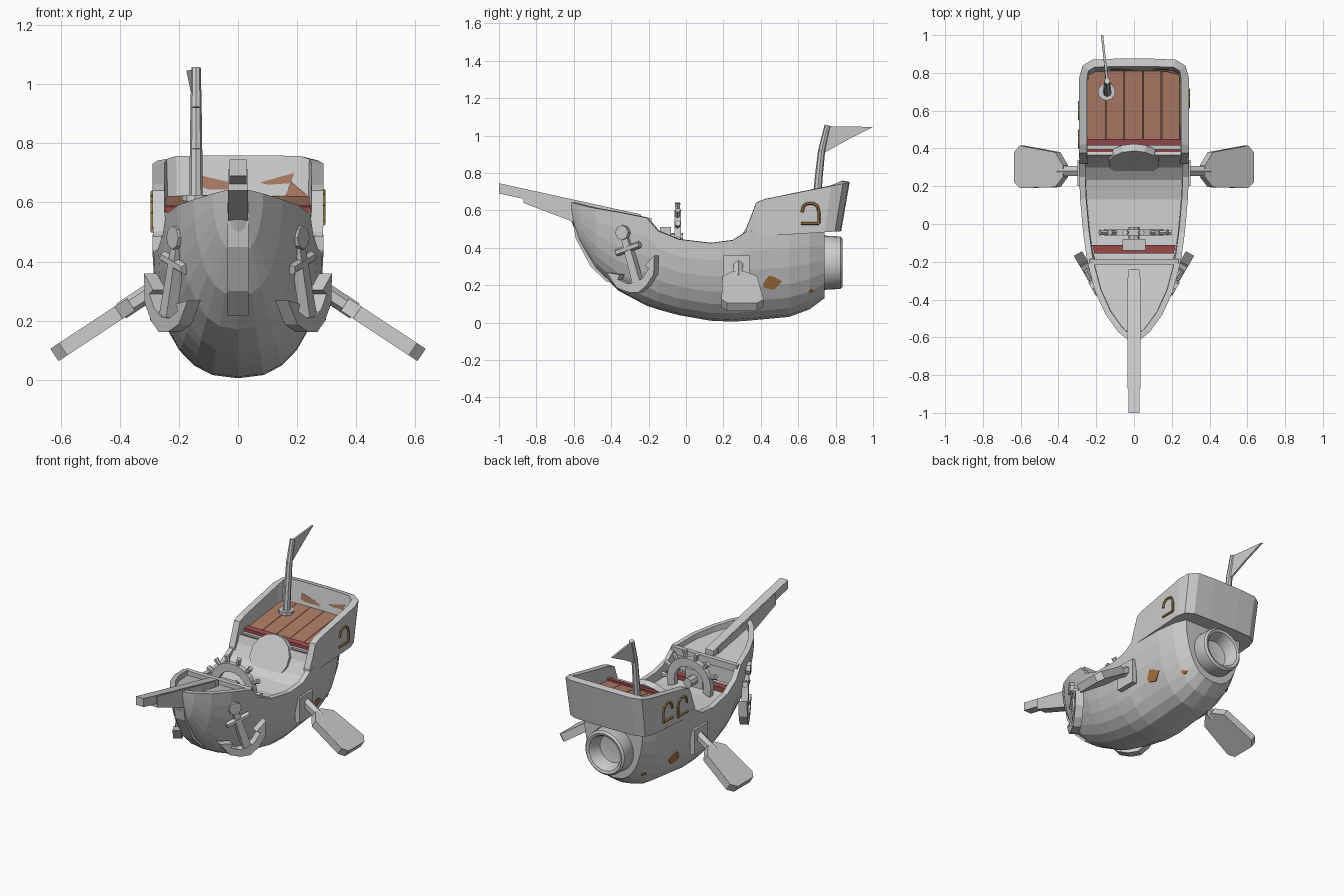
import bpy, bmesh, math
from mathutils import Vector as V

if "Cube" in bpy.data.objects:
    bpy.data.objects.remove(bpy.data.objects["Cube"])


def mat(name, c):
    m = bpy.data.materials.new(name)
    m.diffuse_color = (*c, 1)
    m.use_nodes = True
    m.node_tree.nodes["Principled BSDF"].inputs["Base Color"].default_value = m.diffuse_color
    return m


BROWN = mat("plank_brown", (0.42, 0.20, 0.13))
DARK = mat("dark_wood", (0.20, 0.09, 0.05))
RED = mat("trim_red", (0.33, 0.07, 0.07))
GOLD = mat("frame_gold", (0.38, 0.22, 0.07))
RUST = mat("patch_rust", (0.42, 0.18, 0.05))


def finish(name, bm, m=None, mirror=False, thick=0):
    bmesh.ops.remove_doubles(bm, verts=bm.verts, dist=1e-5)
    bmesh.ops.recalc_face_normals(bm, faces=bm.faces)
    me = bpy.data.meshes.new(name)
    bm.to_mesh(me)
    bm.free()
    ob = bpy.data.objects.new(name, me)
    bpy.context.collection.objects.link(ob)
    if m:
        me.materials.append(m)
    if thick:
        s = ob.modifiers.new("shell", 'SOLIDIFY')
        s.thickness, s.offset = thick, -1
    if mirror:
        ob.modifiers.new("mirror", 'MIRROR')
    return ob


def slab(name, pts, vec, m=None, mirror=False):
    """Extrude a polygon along a vector."""
    bm = bmesh.new()
    f = bm.faces.new([bm.verts.new(p) for p in pts])
    r = bmesh.ops.extrude_face_region(bm, geom=[f], use_keep_orig=True)
    bmesh.ops.translate(bm, vec=V(vec), verts=[e for e in r["geom"] if isinstance(e, bmesh.types.BMVert)])
    return finish(name, bm, m, mirror)


def rods(name, pts, radii, sides=8, m=None, mirror=False, closed=False):
    """Chain of straight tapered rods through points."""
    bm = bmesh.new()
    n = len(pts)
    for i in range(n if closed else n - 1):
        a, b = V(pts[i]), V(pts[(i + 1) % n])
        q = (b - a).to_track_quat('Z', 'Y').to_matrix().to_4x4()
        q.translation = (a + b) / 2
        bmesh.ops.create_cone(bm, cap_ends=True, segments=sides, radius1=radii[i % len(radii)],
                              radius2=radii[(i + 1) % len(radii)], depth=(b - a).length, matrix=q)
    return finish(name, bm, m, mirror)


def loft(name, rows, m=None, caps=False, thick=0):
    bm = bmesh.new()
    vs = [[bm.verts.new(p) for p in r] for r in rows]
    for a, b in zip(vs, vs[1:]):
        for i in range(len(a) - 1):
            bm.faces.new((a[i], a[i + 1], b[i + 1], b[i]))
    if caps:
        bm.faces.new(vs[0])
        bm.faces.new(vs[-1])
    return finish(name, bm, m, thick=thick)


def lerp(table, y):
    for a, b in zip(table, table[1:]):
        if y <= b[0]:
            f = max(0, (y - a[0]) / (b[0] - a[0]))
            return [p + (q - p) * f for p, q in zip(a, b)]
    return table[-1]


# Hull stations: y, half width, keel z, rim z
HULL = [(-.62, .025, .56, .645), (-.57, .085, .43, .63), (-.48, .15, .285, .61), (-.36, .205, .17, .59),
        (-.21, .245, .09, .56), (-.15, .255, .07, .49), (-.04, .27, .04, .445), (.13, .285, .01, .425),
        (.25, .29, .005, .44), (.33, .29, .01, .49), (.55, .275, .03, .50), (.66, .25, .07, .50),
        (.74, .21, .13, .49)]


def section(y, w, k, t, n=7):
    out = []
    for i in range(-n, n + 1):
        a = i / n * math.pi / 2
        x = math.copysign(w * abs(math.sin(a)) ** .8, a) if i else 0
        out.append((x, y, k + (t - k) * (1 - math.cos(a))))
    return out


def hull_x(y, z):
    _, w, k, t = lerp(HULL, y)
    return w * math.sin(math.acos(max(0, 1 - (z - k) / (t - k)))) ** .8


loft("hull", [section(*s) for s in HULL], caps=True, thick=.032)


# Decks inside the hull
def deck(name, prof):
    rows = []
    for y, z in prof:
        w = lerp(HULL, y)[1] - .015
        rows.append([(-w, y, z), (w, y, z)])
    loft(name, rows, thick=.015)


deck("bow_deck", [(-.60, .605), (-.48, .58), (-.36, .56), (-.20, .53), (-.195, .42)])
deck("main_deck", [(-.195, .40), (-.04, .375), (.13, .365), (.24, .39), (.31, .44), (.36, .51), (.38, .56)])
slab("bow_deck_beam", [(-.235, -.215, .515), (.235, -.215, .515), (.235, -.215, .56), (-.235, -.215, .56)], (0, .03, 0))
slab("bow_red_trim", [(-.21, -.155, .40), (.21, -.155, .40), (.22, -.11, .40), (-.22, -.11, .40)], (0, 0, .03), RED)

# Raised stern box: path half (x, y, top z)
half = [(.288, .32, .50), (.29, .35, .57), (.29, .375, .64), (.29, .42, .66), (.29, .76, .73),
        (.272, .82, .742), (.22, .85, .75), (.1, .855, .752)]
path = half + [(-x, y, z) for x, y, z in reversed(half)]


def low(y):
    return .46 + .06 * (y - .38)


loft("stern_box", [[(x * .985, y - .025 * max(0, y - .4) / .45, low(y)) for x, y, z in path],
                   [(x, y + .02 * max(0, y - .4) / .45, z) for x, y, z in path]], thick=.042)
slab("stern_box_floor", [(x * .96, y - .03, low(y) + .002) for x, y, z in path[2:-2]], (0, 0, .03))

# Stern deck planks, red trim and brown back wall pieces
for i in range(5):
    x0, x1 = -.245 + i * .098, -.245 + (i + 1) * .098 - .003
    slab(f"stern_plank_{i}", [(x0, .43, .565), (x1, .43, .565), (x1, .815, .61), (x0, .815, .61)], (0, 0, .012), BROWN)
slab("stern_under_deck", [(-.25, .42, .50), (.25, .42, .50), (.25, .82, .605), (-.25, .82, .605)], (0, 0, -.01), DARK)
slab("stern_red_trim", [(-.25, .415, .56), (.25, .415, .56), (.25, .45, .565), (-.25, .45, .565)], (0, 0, .025), RED)
slab("stern_red_step", [(-.25, .365, .50), (.25, .365, .50), (.25, .40, .505), (-.25, .40, .505)], (0, 0, .05), RED)
slab("stern_bulkhead", [(-.25, .395, .46), (.25, .395, .46), (.25, .395, .565), (-.25, .395, .565)], (0, .025, 0))
slab("back_wall_panel", [(-.13, .81, .60), (.16, .81, .60), (.19, .818, .70), (.03, .818, .655), (-.12, .818, .69)],
     (0, .012, 0), BROWN)
slab("back_wall_corner", [(.15, .81, .60), (.24, .79, .60), (.24, .79, .62), (.18, .805, .67)], (0, .012, 0), BROWN)

# Round back rest
rods("round_back_rest", [(0, .355, .485), (0, .32, .505)], [.14, .135], 14)

# Stern barrel port
bm = bmesh.new()
prof = [(.12, .68), (.145, .74), (.14, .825), (.128, .836), (.112, .83), (.098, .80), (.088, .75), (0, .735)]
vs = [bm.verts.new((r, y, .32)) for r, y in prof]
es = [bm.edges.new(p) for p in zip(vs, vs[1:])]
bmesh.ops.spin(bm, geom=vs + es, cent=(0, 0, .32), axis=(0, 1, 0), angle=2 * math.pi, steps=24)
port = finish("stern_port", bm)
bpy.context.view_layer.objects.active = port
port.select_set(True)
bpy.ops.object.shade_smooth_by_angle(angle=math.radians(40))

# Bowsprit and bow keel strip
slab("bowsprit", [(-.028, y, z) for y, z in [(-1, .69), (-1, .745), (-.24, .578), (-.24, .53), (-.58, .60)]], (.056, 0, 0))
slab("bowsprit_brace", [(-.034, y, z) for y, z in [(-.87, .64), (-.87, .712), (-.28, .582), (-.28, .54), (-.58, .53)]],
     (.068, 0, 0))
slab("bow_keel", [(-.035, y, z) for y, z in [(-.612, .60), (-.59, .45), (-.51, .30), (-.42, .215), (-.39, .23),
                                            (-.45, .32), (-.54, .45), (-.57, .60)]], (.07, 0, 0))

# Half steering wheel with pegs and axle block
C = V((0, -.045, .445))


def polar(r, d, y=0.0):
    a = math.radians(d)
    return C + V((r * math.cos(a), y, r * math.sin(a)))


arc = range(-20, 201, 20)
slab("wheel_rim", [polar(.158, d, -.017) for d in arc] + [polar(.105, d, -.017) for d in reversed(arc)], (0, .034, 0))
for i, d in enumerate(range(0, 181, 26)):
    rods(f"wheel_peg_{i}", [polar(.15, d), polar(.178, d), polar(.198, d)], [.011, .014, .017], 6)
slab("wheel_block", [(-.06, -.14, .40), (.06, -.14, .40), (.06, -.14, .51), (-.06, -.14, .51)], (0, .06, 0))
rods("wheel_axle", [(0, -.10, .45), (0, -.015, .45)], [.03], 8)

# Oars with mounts
slab("oar_mount", [(.265, .20, .20), (.265, .34, .20), (.265, .34, .36), (.265, .20, .36)], (.033, 0, 0), mirror=True)
D = V((.836, 0, -.55))
N = V((.55, 0, .836))
O = V((.27, .28, .315))
rods("oar_shaft", [O, O + D * .15], [.03], 6, mirror=True)
blade = [(.11, -.03), (.16, -.085), (.385, -.09), (.42, -.06), (.42, .10), (.385, .135), (.16, .10), (.11, .03)]
slab("oar_blade", [O + D * d + V((0, s, 0)) - N * .025 for d, s in blade], N * .05, mirror=True)


# Anchors on both bow sides
def P(a, b, c):
    u, v = .045 + .955 * a - .296 * b, .18 + .296 * a + .955 * b
    return V((.225, -.29, v)) + V((.5, .866, 0)) * u + V((.866, -.5, 0)) * c


NA = V((.866, -.5, 0)) * .05
arm = [(.06, 0), (.12, .045), (.155, .14), (.08, .105), (.10, .085), (.05, .045)]
crescent = [(0, -.02)] + arm + [(0, .035)] + [(-a, b) for a, b in reversed(arm)]
slab("anchor_arms", [P(a, b, -.03) for a, b in crescent], NA, mirror=True)
slab("anchor_shank", [P(a, b, -.025) for a, b in [(-.025, .01), (.025, .01), (.018, .30), (-.018, .30)]], NA * .8, mirror=True)
rods("anchor_crossbar", [P(-.075, .225, 0), P(.075, .225, 0)], [.019], 6, mirror=True)
rods("anchor_head", [P(0, .315, -.03), P(0, .315, .025)], [.04], 8, mirror=True)

# Flag pole and pennant
rods("pole_base", [(-.145, .70, .585), (-.145, .70, .625)], [.047], 10)
rods("flag_pole", [(-.142, .695, .60), (-.142, .71, .78), (-.142, .725, .92), (-.142, .757, 1.055)],
     [.023, .021, .019, .016], 8)
slab("pennant", [(-.148, .755, 1.05), (-.175, 1.0, 1.046), (-.16, .86, .975), (-.15, .735, .905)], (.012, 0, 0))


# Arched window frames: one on the right, two on the left
def window(name, x, y, z):
    arch = [(-.05, -.055), (.045, -.055), (.045, .01)] + \
           [(.045 * math.cos(a) , .015 + .04 * math.sin(a)) for a in (.6, 1.2, 1.9, 2.5)] + [(-.045, .005)]
    rods(name, [(x, y + a, z + b) for a, b in arch], [.008], 6, GOLD)


window("window_right", .29, .665, .585)
window("window_left_rear", -.29, .60, .58)
window("window_left_front", -.29, .45, .56)

# Rust patches on the hull
for n, cy, cz, s in (("large", .46, .215, .05), ("small", .67, .17, .015)):
    shape = [(-1, -.2), (-.3, .75), (.3, .55), (1.1, .1), (.2, -.8), (-.8, -.6)]
    slab(f"hull_patch_{n}", [(hull_x(cy + a * s, cz + b * s) + .004, cy + a * s, cz + b * s) for a, b in shape],
         (-.012, 0, 0), RUST, mirror=True)
